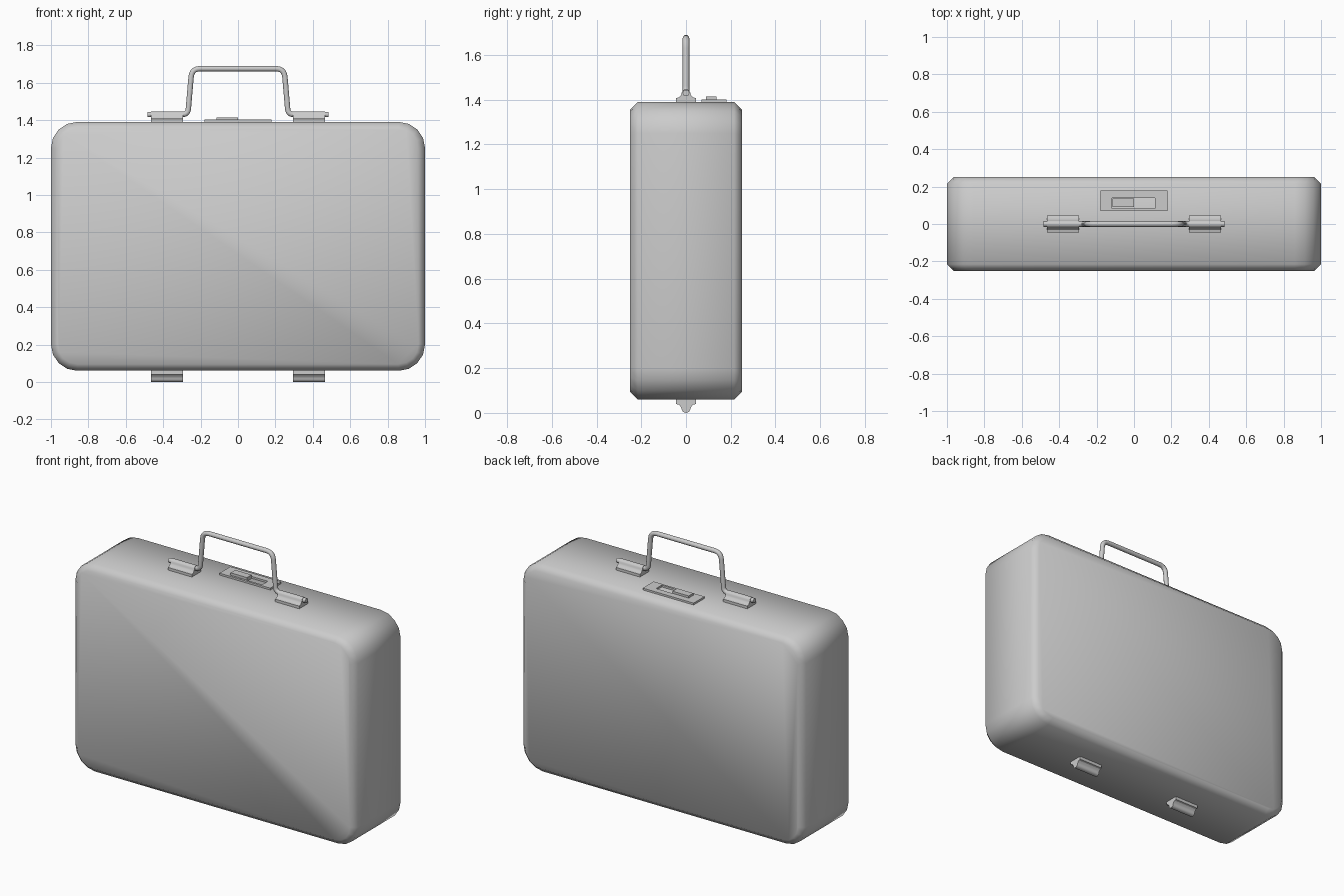
import bpy, bmesh
from math import pi, cos, sin, radians
from mathutils import Vector

if "Cube" in bpy.data.objects:
    bpy.data.objects.remove(bpy.data.objects["Cube"])


def finish(name, bm, angle=30):
    bmesh.ops.recalc_face_normals(bm, faces=bm.faces)
    mesh = bpy.data.meshes.new(name)
    bm.to_mesh(mesh)
    bm.free()
    ob = bpy.data.objects.new(name, mesh)
    bpy.context.collection.objects.link(ob)
    bpy.ops.object.select_all(action='DESELECT')
    bpy.context.view_layer.objects.active = ob
    ob.select_set(True)
    bpy.ops.object.shade_smooth_by_angle(angle=radians(angle))
    return ob


def prism(name, points, direction, angle=30, chamfer=0):
    """Extrude a closed 3D outline along direction, optionally chamfering the rims."""
    bm = bmesh.new()
    face = bm.faces.new([bm.verts.new(p) for p in points])
    res = bmesh.ops.extrude_face_region(bm, geom=[face], use_keep_orig=True)
    new = [g for g in res['geom'] if isinstance(g, bmesh.types.BMVert)]
    bmesh.ops.translate(bm, verts=new, vec=direction)
    if chamfer:
        bmesh.ops.recalc_face_normals(bm, faces=bm.faces)
        rims = {e for f in bm.faces if len(f.verts) > 4 for e in f.edges}
        bmesh.ops.bevel(bm, geom=list(rims), offset=chamfer, segments=1,
                        affect='EDGES', clamp_overlap=False)
    return finish(name, bm, angle)


def fillet(prev, corner, nxt, r, n=5):
    """Points of a rounded corner."""
    a = corner + (prev - corner).normalized() * r
    b = corner + (nxt - corner).normalized() * r
    return [a.lerp(corner, t / n).lerp(corner.lerp(b, t / n), t / n) for t in range(n + 1)]


# Case body: rounded rectangle with chamfered front and back rims
R, SEG = 0.14, 4
outline = []
for k, (cx, cz) in enumerate([(1 - R, 1.39 - R), (-1 + R, 1.39 - R),
                              (-1 + R, 0.06 + R), (1 - R, 0.06 + R)]):
    for i in range(SEG + 1):
        a = (k + i / SEG) * pi / 2
        outline.append((cx + R * cos(a), -0.25, cz + R * sin(a)))
prism("case_body", outline, (0, 0.5, 0), 50, 0.035)

# Feet and handle brackets share one profile (half-width, height above the case)
half = [(0.045, -0.004), (0.045, 0.02), (0.033, 0.023), (0.024, 0.032)]
half += [(0.02 * cos(a), 0.04 + 0.02 * sin(a)) for a in (0, pi / 8, pi / 4, 3 * pi / 8)]
profile = half + [(0, 0.06)] + [(-y, h) for y, h in reversed(half)]
for x, side in ((-0.465, "left"), (0.295, "right")):
    prism(side + "_foot", [(x, y, 0.06 - h) for y, h in profile], (0.17, 0, 0))
    prism(side + "_handle_bracket", [(x, y, 1.387 + h) for y, h in profile], (0.17, 0, 0))

# Wire handle, its ends lying in the brackets
right = [Vector(p) for p in ((0.485, 0, 1.43), (0.268, 0, 1.43), (0.247, 0, 1.675), (0, 0, 1.675))]
path = [right[0]] + fillet(*right[:3], 0.03) + fillet(*right[1:], 0.045)
path += [Vector((-p.x, 0, p.z)) for p in reversed(path)]
curve = bpy.data.curves.new("handle", 'CURVE')
curve.dimensions = '3D'
curve.bevel_depth = 0.015
curve.bevel_resolution = 3
curve.use_fill_caps = True
spline = curve.splines.new('POLY')
spline.points.add(len(path) - 1)
for pt, p in zip(spline.points, path):
    pt.co = (*p, 1)
handle = bpy.data.objects.new("handle", curve)
bpy.context.collection.objects.link(handle)
bpy.ops.object.select_all(action='DESELECT')
bpy.context.view_layer.objects.active = handle
handle.select_set(True)
bpy.ops.object.convert(target='MESH')
bpy.ops.object.shade_smooth_by_angle(angle=radians(40))


def rect(x0, x1, y0, y1, z):
    return [(x0, y0, z), (x1, y0, z), (x1, y1, z), (x0, y1, z)]


# Latch plate: rectangular frame around a slot
bm = bmesh.new()
outer = [bm.verts.new(p) for p in rect(-0.18, 0.18, 0.07, 0.18, 1.388)]
inner = [bm.verts.new(p) for p in rect(-0.117, 0.113, 0.083, 0.14, 1.388)]
faces = [bm.faces.new((outer[i], outer[i - 1], inner[i - 1], inner[i])) for i in range(4)]
res = bmesh.ops.extrude_face_region(bm, geom=faces, use_keep_orig=True)
bmesh.ops.translate(bm, vec=(0, 0, 0.014),
                    verts=[g for g in res['geom'] if isinstance(g, bmesh.types.BMVert)])
finish("latch_plate", bm)

# Sliding latch button in the slot
prism("latch_slider", rect(-0.115, 0, 0.09, 0.137, 1.388), (0, 0, 0.026))
